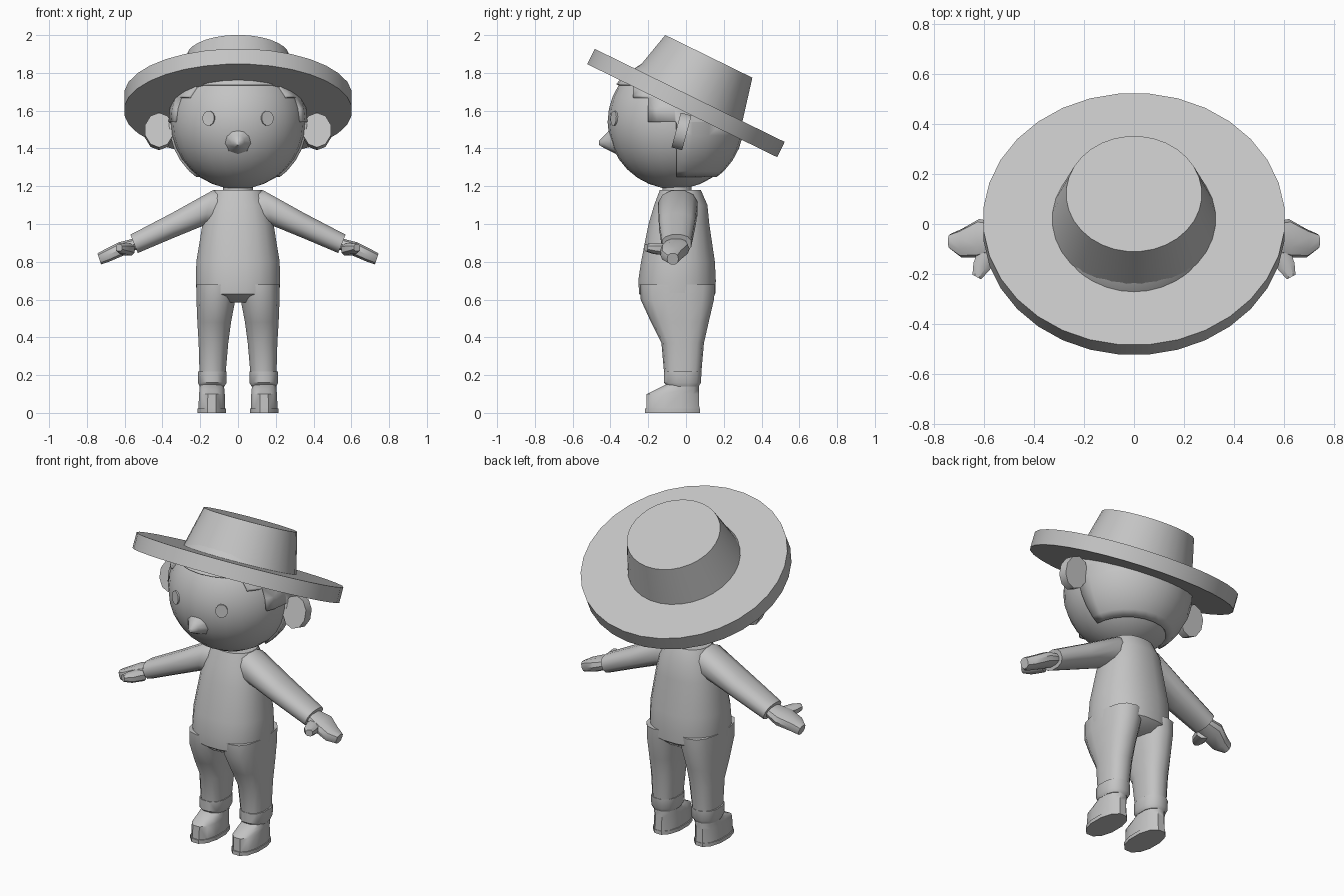
import bpy, bmesh, math
from mathutils import Matrix, Vector

if "Cube" in bpy.data.objects:
    bpy.data.objects.remove(bpy.data.objects["Cube"])

grey = bpy.data.materials.new("plain grey")
grey.diffuse_color = (0.55, 0.55, 0.55, 1)
grey.use_nodes = True
grey.node_tree.nodes["Principled BSDF"].inputs["Base Color"].default_value = grey.diffuse_color


def finish(name, bm, matrix=None, angle=40):
    if matrix:
        bm.transform(matrix)
    bmesh.ops.recalc_face_normals(bm, faces=bm.faces)
    me = bpy.data.meshes.new(name)
    bm.to_mesh(me)
    bm.free()
    me.materials.append(grey)
    ob = bpy.data.objects.new(name, me)
    bpy.context.collection.objects.link(ob)
    bpy.ops.object.select_all(action='DESELECT')
    ob.select_set(True)
    bpy.context.view_layer.objects.active = ob
    bpy.ops.object.shade_smooth_by_angle(angle=math.radians(angle))
    return ob


def loft(name, rings, n=16, p=2.0, matrix=None, angle=40):
    """Skin rings of (centre, half axis u, half axis v) and cap both ends."""
    bm = bmesh.new()
    rows = []
    for c, u, v in rings:
        row = []
        for i in range(n):
            a = 2 * math.pi * (i + 0.5) / n
            k = [math.copysign(abs(t) ** (2 / p), t) for t in (math.cos(a), math.sin(a))]
            row.append(bm.verts.new(Vector(c) + Vector(u) * k[0] + Vector(v) * k[1]))
        rows.append(row)
    for a, b in zip(rows, rows[1:]):
        for i in range(n):
            j = (i + 1) % n
            bm.faces.new((a[i], a[j], b[j], b[i]))
    bm.faces.new(rows[0])
    bm.faces.new(rows[-1])
    return finish(name, bm, matrix, angle)


def level(z, x0, x1, y0, y1):
    """Horizontal ring from its extents."""
    return (((x0 + x1) / 2, (y0 + y1) / 2, z), ((x1 - x0) / 2, 0, 0), (0, (y1 - y0) / 2, 0))


def limb(top, bottom, y0, y1):
    """Upright ring of an arm from its top and bottom (x, z) points."""
    (xt, zt), (xb, zb) = top, bottom
    return (((xt + xb) / 2, (y0 + y1) / 2, (zt + zb) / 2),
            ((xt - xb) / 2, 0, (zt - zb) / 2), (0, (y1 - y0) / 2, 0))


# Tilted hat
tilt = Matrix.Translation((0, -0.02, 1.60)) @ Matrix.Rotation(math.radians(-26.1), 4, 'X')
loft("hat_brim", [level(z, -0.605, 0.605, -0.5625, 0.5625) for z in (0, 0.09)], 32, matrix=tilt)
loft("hat_crown", [level(0.08, -0.33, 0.33, -0.315, 0.315),
                   level(0.32, -0.272, 0.272, -0.258, 0.258)], 32, matrix=tilt)

# Head
HEAD = Matrix.Translation((0, -0.06, 1.54))
bm = bmesh.new()
bmesh.ops.create_uvsphere(bm, u_segments=24, v_segments=16, radius=0.355)
finish("head", bm, HEAD)

# Hair shell with a stepped hairline, cut off inside the brim
bm = bmesh.new()
bmesh.ops.create_uvsphere(bm, u_segments=24, v_segments=16, radius=0.368)
bm.transform(HEAD)
steps = [(-0.05, 1.25), (-0.20, 1.54), (-0.28, 1.67), (-9, 1.74)]


def cut(co, no, outer=False):
    bmesh.ops.bisect_plane(bm, geom=bm.verts[:] + bm.edges[:] + bm.faces[:],
                           plane_co=co, plane_no=no, clear_outer=outer)


for y, z in steps:
    cut((0, y, 0), (0, 1, 0))
    cut((0, 0, z), (0, 0, 1))
cut(tilt @ Vector((0, 0, 0.04)), tilt.to_3x3() @ Vector((0, 0, 1)), True)
bald = [f for f in bm.faces
        if not any(f.calc_center_median().y > y and f.calc_center_median().z > z for y, z in steps)]
bmesh.ops.delete(bm, geom=bald, context='FACES')
hair = finish("hair", bm)
mod = hair.modifiers.new("thickness", 'SOLIDIFY')
mod.thickness = 0.03
mod.offset = -1

# Nose
loft("nose", [((0, -0.37, 1.455), (0.085, 0, 0), (0, 0, 0.085)),
              ((0, -0.43, 1.435), (0.035, 0, 0), (0, 0, 0.035)),
              ((0, -0.46, 1.43), (0.012, 0, 0), (0, 0, 0.012))], 10, angle=60)

# Neck and torso
loft("neck", [level(z, -0.08, 0.08, -0.125, 0.03) for z in (1.14, 1.23)], 16)
loft("torso", [level(0.585, -0.15, 0.15, -0.19, 0.10),
               level(0.63, -0.222, 0.222, -0.25, 0.157),
               level(0.70, -0.225, 0.225, -0.255, 0.16),
               level(0.80, -0.223, 0.223, -0.24, 0.155),
               level(1.00, -0.19, 0.19, -0.20, 0.125),
               level(1.10, -0.165, 0.165, -0.17, 0.115),
               level(1.18, -0.13, 0.13, -0.14, 0.08)], 20, 2.3)

for s, side in ((-1, "left"), (1, "right")):
    flip = Matrix.Scale(s, 4, (1, 0, 0))

    # Ear and eye
    t = Matrix.Translation((0.418, -0.024, 1.49)) @ Matrix.Rotation(math.radians(-15), 4, 'X')
    loft(side + "_ear", [((0, y, 0), (0.077, 0, 0), (0, 0, 0.095)) for y in (-0.029, 0.029)],
         10, matrix=flip @ t)
    out = Vector((0.155, -0.32, 0.02)).normalized()
    t = Matrix.Translation(Vector((0, -0.06, 1.54)) + out * 0.352) @ out.to_track_quat('Z', 'Y').to_matrix().to_4x4()
    loft(side + "_eye", [level(z, -0.035, 0.035, -0.04, 0.04) for z in (0, 0.009)], 12, matrix=flip @ t)

    # Sleeve, hand and thumb
    loft(side + "_sleeve", [limb((0.06, 1.18), (0.06, 0.99), -0.12, 0.05),
                            limb((0.135, 1.18), (0.18, 0.99), -0.15, 0.065),
                            limb((0.35, 1.06), (0.34, 0.925), -0.145, 0.05),
                            limb((0.57, 0.945), (0.53, 0.845), -0.13, 0.03)], 12, 2.4, flip)
    loft(side + "_hand", [limb((0.53, 0.93), (0.51, 0.875), -0.10, 0.0),
                          limb((0.63, 0.905), (0.61, 0.83), -0.135, 0.02),
                          limb((0.70, 0.87), (0.68, 0.80), -0.135, -0.02),
                          limb((0.745, 0.845), (0.725, 0.785), -0.10, -0.04)], 10, 2.6, flip)
    loft(side + "_thumb", [((0.58, -0.09, 0.865), (0.035, 0.02, 0), (0, 0, 0.035)),
                           ((0.61, -0.17, 0.87), (0.035, 0.015, 0), (0, 0, 0.03)),
                           ((0.63, -0.212, 0.875), (0.018, 0.01, 0), (0, 0, 0.02))], 8, 2.4, flip)

    # Trouser leg and cuff
    loft(side + "_leg", [level(0.20, 0.065, 0.205, -0.115, 0.08),
                         level(0.37, 0.05, 0.21, -0.13, 0.095),
                         level(0.48, 0.035, 0.217, -0.185, 0.12),
                         level(0.60, 0.012, 0.222, -0.24, 0.148),
                         level(0.68, 0.0, 0.222, -0.245, 0.155)], 14, 2.5, flip)
    loft(side + "_cuff", [level(0.14, 0.07, 0.205, -0.10, 0.07),
                          level(0.16, 0.058, 0.215, -0.12, 0.082),
                          level(0.22, 0.058, 0.215, -0.12, 0.085)], 12, 2.4, flip)

    # Shoe with a flared sole and sloping toe
    loft(side + "_sole", [level(z, 0.06, 0.218, -0.222, 0.078) for z in (0, 0.022)], 12, 2.2, flip)
    loft(side + "_shoe", [level(0.02, 0.066, 0.212, -0.215, 0.075),
                          level(0.10, 0.068, 0.208, -0.212, 0.072),
                          level(0.125, 0.07, 0.206, -0.16, 0.071),
                          level(0.155, 0.075, 0.203, -0.10, 0.07)], 12, 2.3, flip)
